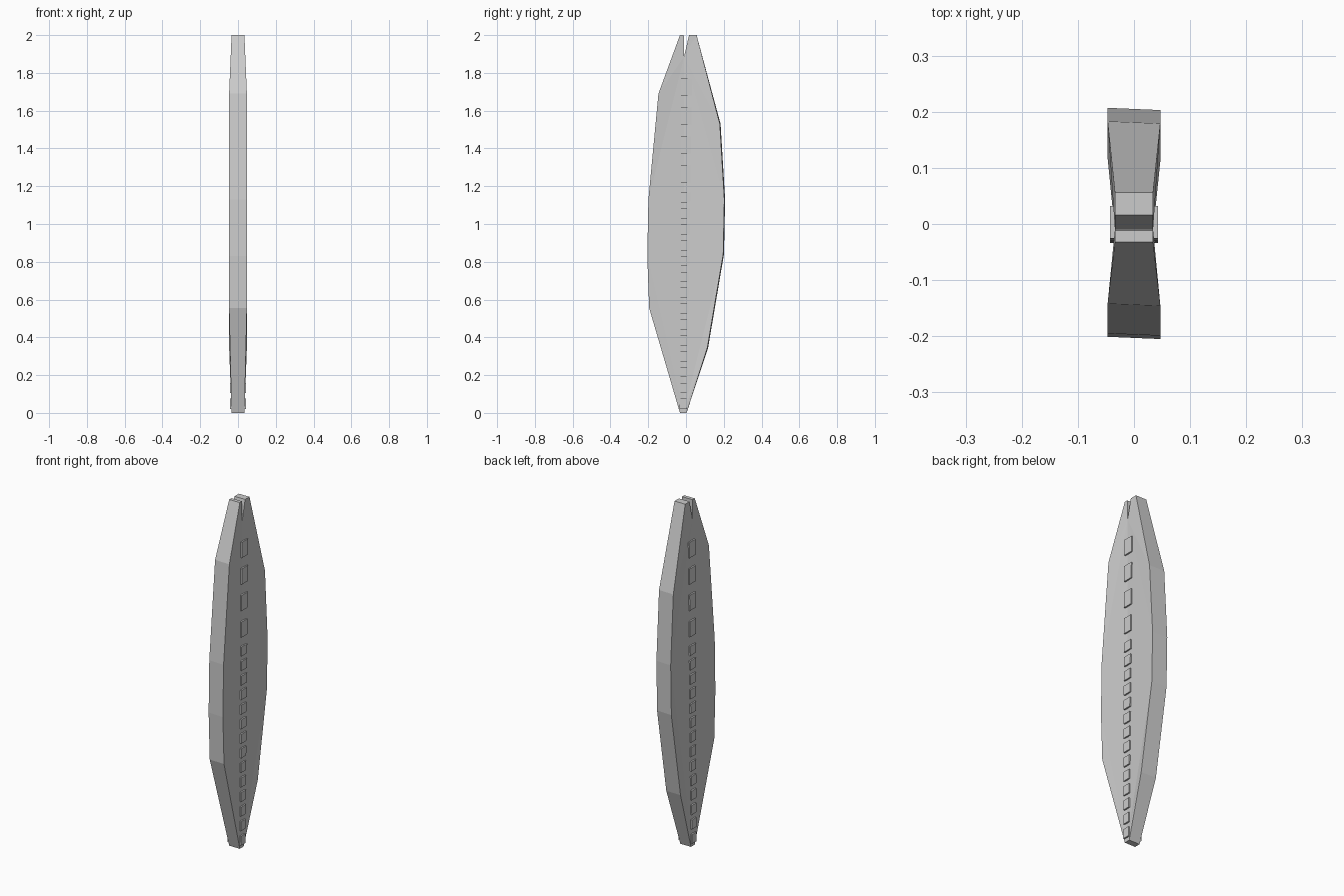
import bpy, bmesh

if "Cube" in bpy.data.objects:
    bpy.data.objects.remove(bpy.data.objects["Cube"])

# Side outlines (y, z), bottom to top
FRONT = [(-0.032, 0), (-0.193, 0.555), (-0.203, 0.83), (-0.197, 1.13), (-0.144, 1.69), (-0.032, 2)]
BACK = [(0.003, 0), (0.115, 0.345), (0.199, 0.84), (0.205, 1.13), (0.181, 1.53), (0.056, 2)]
NOTCH_FRONT, NOTCH_BACK = (-0.012, 2), (0.016, 2)
VALLEY = [(-0.01, 1.887), (-0.014, 0)]
RIM, CORE = 0.047, 0.034


def half_width(p):
    return CORE if p in VALLEY or p[1] in (0, 2) else RIM


def make_object(name, bm):
    bmesh.ops.recalc_face_normals(bm, faces=bm.faces)
    mesh = bpy.data.meshes.new(name)
    bm.to_mesh(mesh)
    bm.free()
    obj = bpy.data.objects.new(name, mesh)
    bpy.context.collection.objects.link(obj)
    return obj


# Body: outline closed round the notch, both sides sinking to a central valley
bm = bmesh.new()
loop = FRONT + [NOTCH_FRONT, VALLEY[0], NOTCH_BACK] + BACK[::-1] + [VALLEY[1]]
sides = []
for s in (-1, 1):
    v = {}
    for p in loop:
        skew = -0.002 * s if half_width(p) == RIM else 0
        v[p] = bm.verts.new((s * half_width(p), p[0] + skew, p[1]))
    sides.append(v)
    for edge, notch in ((FRONT, NOTCH_FRONT), (BACK, NOTCH_BACK)):
        n = len(edge)
        # lower edge fans from the valley foot, upper edge from the notch root
        split = 3
        for i in range(n - 1):
            hub = VALLEY[1] if i < split else VALLEY[0]
            bm.faces.new((v[edge[i]], v[edge[i + 1]], v[hub]))
        bm.faces.new((v[edge[split]], v[VALLEY[0]], v[VALLEY[1]]))
        bm.faces.new((v[edge[-1]], v[notch], v[VALLEY[0]]))
for i, p in enumerate(loop):
    q = loop[(i + 1) % len(loop)]
    bm.faces.new((sides[0][p], sides[0][q], sides[1][q], sides[1][p]))
make_object("blade_body", bm)

# Raised studs: four tall ones above, a row of short ones below
studs = [(1.725 - 0.153 * i, 0.09) for i in range(4)]
studs += [(1.14 - 0.084 * i, 0.054) for i in range(14)]
bm = bmesh.new()
for z, h in studs:
    for s in (-1, 1):
        ring = []
        for zz in (z - h / 2, z + h / 2):
            t = zz / 1.77
            y0, y1 = -0.034 + 0.008 * t, 0.006 + 0.026 * t
            ring.append([bm.verts.new((s * x, y, zz))
                         for x, y in ((0.02, y0), (0.043, y0), (0.043, y1), (0.02, y1))])
        a, b = ring
        bm.faces.new(a)
        bm.faces.new(b)
        for k in range(4):
            bm.faces.new((a[k], a[(k + 1) % 4], b[(k + 1) % 4], b[k]))
make_object("stud_rows", bm)
